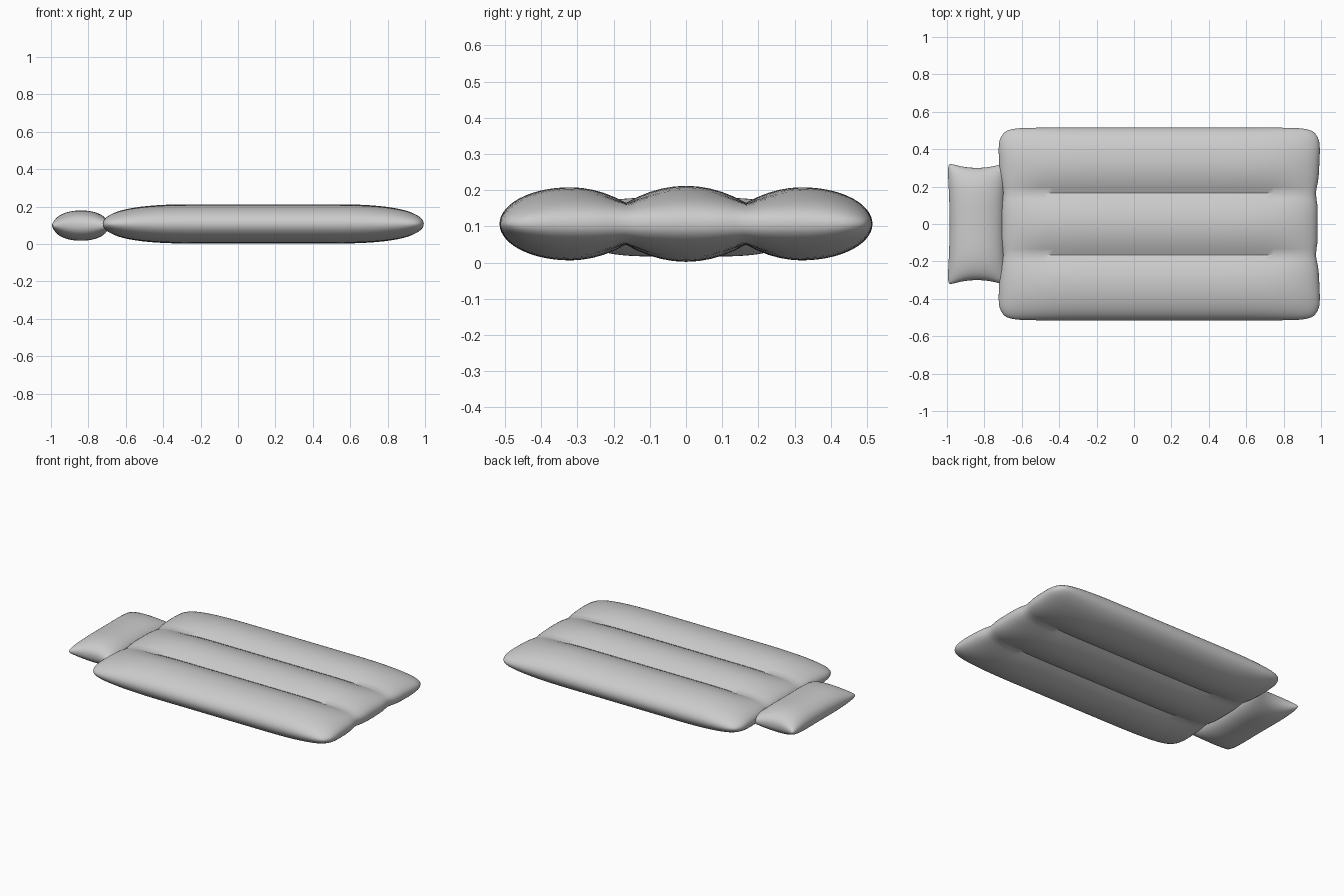
import bpy, bmesh, math

cube = bpy.data.objects.get("Cube")
if cube:
    bpy.data.objects.remove(cube)

fabric = bpy.data.materials.new("light grey fabric")
fabric.use_nodes = True
colour = (0.6, 0.6, 0.6, 1)
fabric.diffuse_color = colour
fabric.node_tree.nodes["Principled BSDF"].inputs["Base Color"].default_value = colour

STEPS = 48          # cells per side, crowded towards the rim
SEAM = 0.1655       # distance of the seams from the centre line


def rim(d, length):
    """Rounded rise from 0 at the rim to 1 at the given distance inside it."""
    t = 1 - min(max(d / length, 0), 1)
    return max(0, 1 - t ** 2.5) ** 0.45


def cushion(name, centre, half_x, half_y, height, outline):
    """Closed inflated shape: top and bottom sheets that meet at the rim."""
    bm = bmesh.new()
    steps = [math.sin(math.pi * (i / STEPS - 0.5)) for i in range(STEPS + 1)]
    sheets = {1: {}, -1: {}}
    for i, u in enumerate(steps):
        for j, v in enumerate(steps):
            on_rim = i in (0, STEPS) or j in (0, STEPS)
            dx, dy = outline(u, v)
            x = centre[0] + half_x * u - math.copysign(dx, u)
            y = half_y * v - math.copysign(dy, v)
            h = 0 if on_rim else height(half_x * u, half_y * v)
            for side in sheets:
                if on_rim and side < 0:
                    sheets[side][i, j] = sheets[1][i, j]
                else:
                    sheets[side][i, j] = bm.verts.new((x, y, centre[1] + side * h))
    for side, p in sheets.items():
        for i in range(STEPS):
            for j in range(STEPS):
                quad = [p[i, j], p[i + 1, j], p[i + 1, j + 1], p[i, j + 1]]
                bm.faces.new(quad[::side])
    mesh = bpy.data.meshes.new(name)
    bm.to_mesh(mesh)
    bm.free()
    mesh.materials.append(fabric)
    obj = bpy.data.objects.new(name, mesh)
    bpy.context.collection.objects.link(obj)
    bpy.ops.object.select_all(action="DESELECT")
    obj.select_set(True)
    bpy.context.view_layer.objects.active = obj
    bpy.ops.object.shade_smooth_by_angle(angle=math.radians(48))


# Mattress: three long air chambers, parted by seams that fade at the ends
def mattress_height(x, y):
    end = 0.865 - abs(x)
    y = abs(y)
    depth = 0.047 * (0.4 + 0.6 * min(1, end / 0.25))
    if y < SEAM:
        h = 0.105 - depth * (y / SEAM) ** 2
    elif y < 0.32:
        t = (0.32 - y) / (0.32 - SEAM)
        h = 0.101 - (depth - 0.004) * t ** 2
    else:
        h = 0.101 * math.sqrt(max(0, 1 - ((y - 0.32) / 0.195) ** 2))
    return h * rim(end, 0.5)


def mattress_outline(u, v):
    y = abs(v) * 0.515
    sag = 0.018 * max(0, 1 - (y / 0.45) ** 2)
    notch = 0.012 * math.exp(-((y - SEAM) / 0.05) ** 2)
    corner = 0.035 * abs(v) ** 10
    return (abs(u) ** 12 * (sag + notch + corner),
            0.028 * abs(u) ** 16 * abs(v) ** 6)


# Pillow: one chamber with edges drawn in between its corners
def pillow_height(x, y):
    across = math.sqrt(max(0, 1 - (x / 0.16) ** 2))
    return 0.081 * across * rim(0.33 - abs(y), 0.24)


def pillow_outline(u, v):
    corner = 0.012 * abs(u * v) ** 12
    return (0.014 * (1 - v * v) * abs(u) ** 3 + corner,
            0.03 * (1 - u * u) * abs(v) ** 3 + corner)


cushion("mattress", (0.135, 0.107), 0.865, 0.515, mattress_height, mattress_outline)
cushion("pillow", (-0.84, 0.098), 0.16, 0.33, pillow_height, pillow_outline)
